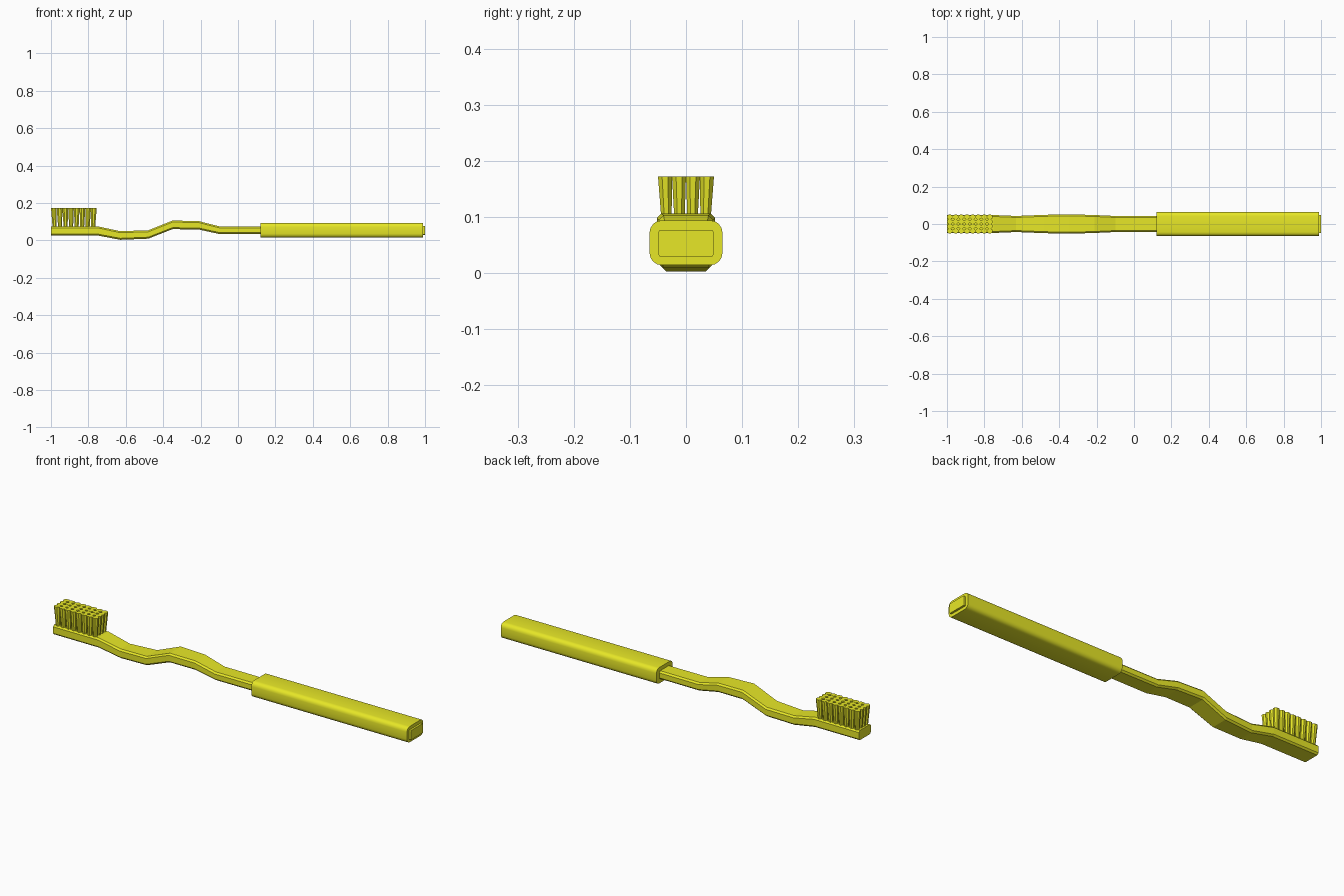
import bpy, bmesh, math

if "Cube" in bpy.data.objects:
    bpy.data.objects.remove(bpy.data.objects["Cube"])

mat = bpy.data.materials.new("yellow_plastic")
mat.diffuse_color = (0.8, 0.8, 0.02, 1)
mat.use_nodes = True
mat.node_tree.nodes["Principled BSDF"].inputs["Base Color"].default_value = mat.diffuse_color


def finish(name, bm):
    bmesh.ops.recalc_face_normals(bm, faces=bm.faces)
    me = bpy.data.meshes.new(name)
    bm.to_mesh(me)
    bm.free()
    ob = bpy.data.objects.new(name, me)
    me.materials.append(mat)
    bpy.context.collection.objects.link(ob)
    return ob


def rounded_rect(hw, z0, z1, r, seg):
    """Points (y, z) around a rectangle with rounded corners."""
    pts = []
    for i, (sy, cz) in enumerate([(1, z1 - r), (-1, z1 - r), (-1, z0 + r), (1, z0 + r)]):
        for k in range(seg + 1):
            a = math.pi / 2 * (i + k / seg)
            pts.append((sy * (hw - r) + r * math.cos(a), cz + r * math.sin(a)))
    return pts


def loft(bm, rings):
    """Bridge closed rings of 3D points and cap both ends."""
    vs = [[bm.verts.new(p) for p in ring] for ring in rings]
    n = len(vs[0])
    for a, b in zip(vs, vs[1:]):
        for i in range(n):
            j = (i + 1) % n
            bm.faces.new((a[i], a[j], b[j], b[i]))
    bm.faces.new(vs[0])
    bm.faces.new(vs[-1])


def sweep_x(name, stations):
    """Loft along x: (x, half width, z bottom, z top, corner radius, segments)."""
    bm = bmesh.new()
    loft(bm, [[(x, y, z) for y, z in rounded_rect(hw, z0, z1, r, s)]
              for x, hw, z0, z1, r, s in stations])
    return finish(name, bm)


# Head plate and bent neck
neck = [(-1.0, 0.048, 0.026, 0.075), (-0.75, 0.048, 0.026, 0.075),
        (-0.63, 0.043, 0.003, 0.049), (-0.48, 0.049, 0.009, 0.054),
        (-0.35, 0.052, 0.060, 0.106), (-0.21, 0.048, 0.058, 0.103),
        (-0.10, 0.043, 0.034, 0.075), (0.14, 0.042, 0.034, 0.075)]
sweep_x("head_and_neck", [s + (0.008, 1) for s in neck])

# Grip with rounded corners
grip = sweep_x("grip", [(0.12, 0.065, 0.014, 0.094, 0.022, 4),
                        (0.99, 0.065, 0.014, 0.094, 0.022, 4)])
bpy.context.view_layer.objects.active = grip
grip.select_set(True)
bpy.ops.object.shade_smooth_by_angle(angle=math.radians(35))

# Plug in the end of the grip
sweep_x("end_plug", [(0.97, 0.049, 0.029, 0.077, 0.004, 2),
                     (1.0, 0.049, 0.029, 0.077, 0.004, 2)])

# Bristle tufts: eight-sided, flaring until they touch at the top
bm = bmesh.new()
COLS, ROWS = 8, 4


def tuft_ring(i, j, px, py, fill, z):
    cx = -0.8775 + (i - (COLS - 1) / 2) * px
    cy = (j - (ROWS - 1) / 2) * py
    k = fill / 2 / math.cos(math.pi / 8)
    return [(cx + px * k * math.cos(a), cy + py * k * math.sin(a), z)
            for a in (math.pi / 8 + math.pi / 4 * n for n in range(8))]


for i in range(COLS):
    for j in range(ROWS):
        loft(bm, [tuft_ring(i, j, 0.0295, 0.0225, 0.72, 0.070),
                  tuft_ring(i, j, 0.0306, 0.0250, 0.99, 0.172)])
finish("bristles", bm)
